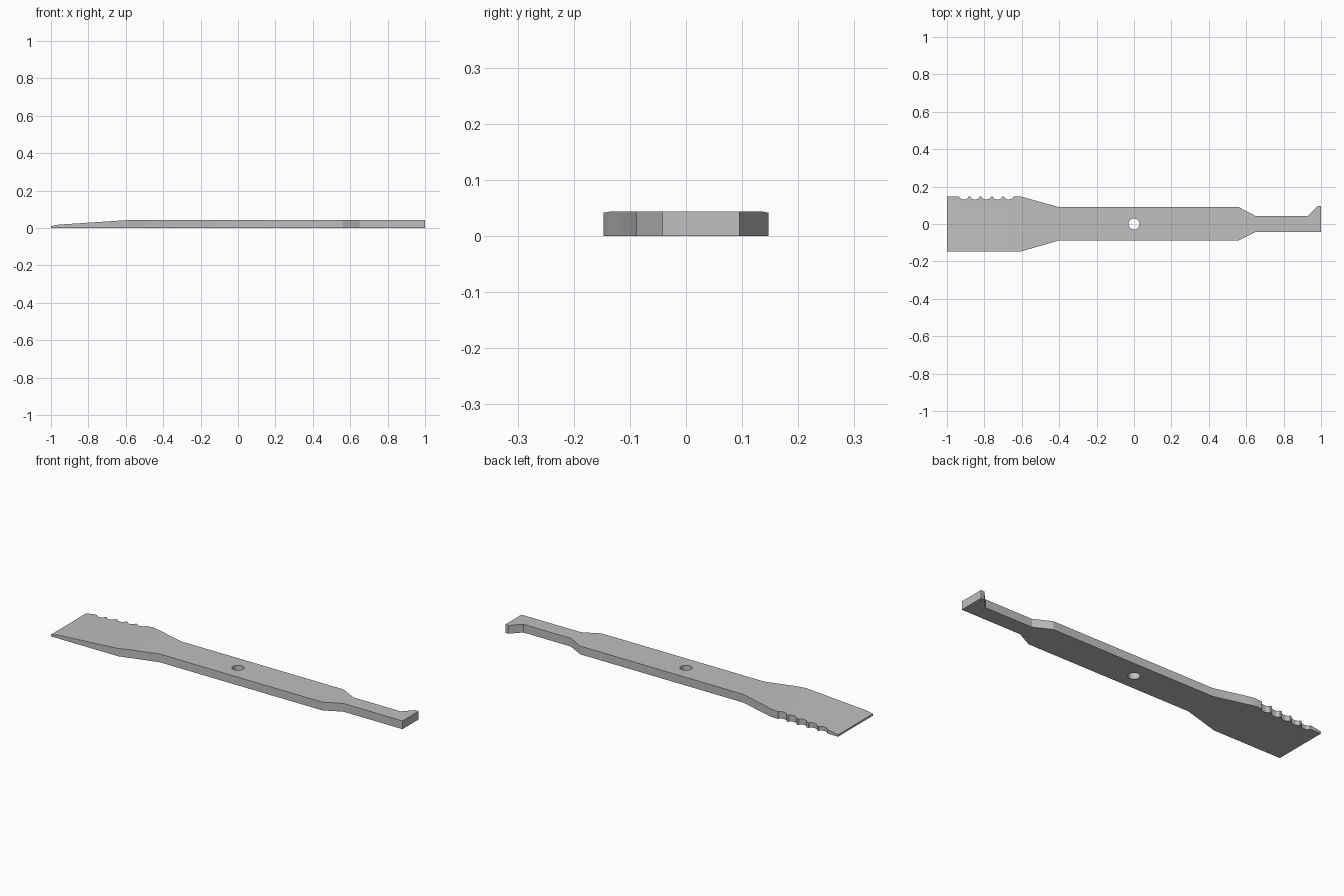
import bpy, bmesh, math
from mathutils import Vector

cube = bpy.data.objects.get("Cube")
if cube:
    bpy.data.objects.remove(cube, do_unlink=True)

THICK = 0.044

steel = bpy.data.materials.new("grey steel")
steel.use_nodes = True
steel.diffuse_color = (0.52, 0.52, 0.52, 1)
steel.node_tree.nodes["Principled BSDF"].inputs["Base Color"].default_value = steel.diffuse_color


def make_object(name, bm):
    bmesh.ops.recalc_face_normals(bm, faces=bm.faces[:])
    mesh = bpy.data.meshes.new(name)
    bm.to_mesh(mesh)
    bm.free()
    mesh.materials.append(steel)
    obj = bpy.data.objects.new(name, mesh)
    bpy.context.scene.collection.objects.link(obj)
    return obj


# Outline: front edge, hooked tip, back edge
outline = [(-1, -0.147), (-0.605, -0.147), (-0.4, -0.088), (0.56, -0.088),
           (0.65, -0.042), (1, -0.042), (1, 0.095), (0.98, 0.095),
           (0.93, 0.043), (0.65, 0.043), (0.56, 0.09), (-0.4, 0.09), (-0.605, 0.147)]

# Five scallops along the back edge of the broad blade
pitch, depth = 0.06, 0.016
for i in range(5):
    start = -0.64 - i * pitch
    for k in range(7):
        a = math.pi * k / 6
        outline.append((start - pitch * (0.08 + 0.42 * (1 - math.cos(a))),
                        0.147 - depth * math.sin(a)))
outline.append((-1, 0.147))

# Extrude the outline into a bar
bm = bmesh.new()
base = bm.faces.new([bm.verts.new((x, y, 0)) for x, y in outline])
top = bmesh.ops.extrude_face_region(bm, geom=[base])["geom"]
bmesh.ops.translate(bm, vec=(0, 0, THICK),
                    verts=[v for v in top if isinstance(v, bmesh.types.BMVert)])

# Taper the broad end to a thin edge
taper = [(-1, 0.01), (-0.96, 0.018), (-0.605, 0.0415), (-0.56, THICK)]
for x, _ in taper[1:]:
    bmesh.ops.bisect_plane(bm, geom=bm.verts[:] + bm.edges[:] + bm.faces[:],
                           plane_co=(x, 0, 0), plane_no=(1, 0, 0))
for v in bm.verts:
    if v.co.z > THICK / 2:
        for (x0, z0), (x1, z1) in zip(taper, taper[1:]):
            if x0 - 1e-5 <= v.co.x <= x1:
                v.co.z = z0 + (z1 - z0) * (v.co.x - x0) / (x1 - x0)
bar = make_object("pry_tool", bm)

# Round hole through the middle
bm = bmesh.new()
bmesh.ops.create_cone(bm, cap_ends=True, segments=24, radius1=0.029, radius2=0.029, depth=0.3)
cutter = make_object("hole_cutter", bm)
cut = bar.modifiers.new("hole", 'BOOLEAN')
cut.operation = 'DIFFERENCE'
cut.solver = 'EXACT'
cut.object = cutter

# Apply the cut and remove the helper
bpy.ops.object.select_all(action='DESELECT')
bpy.context.view_layer.objects.active = bar
bar.select_set(True)
bpy.ops.object.modifier_apply(modifier=cut.name)
bpy.data.objects.remove(cutter, do_unlink=True)
bpy.ops.object.shade_smooth_by_angle(angle=math.radians(20))
